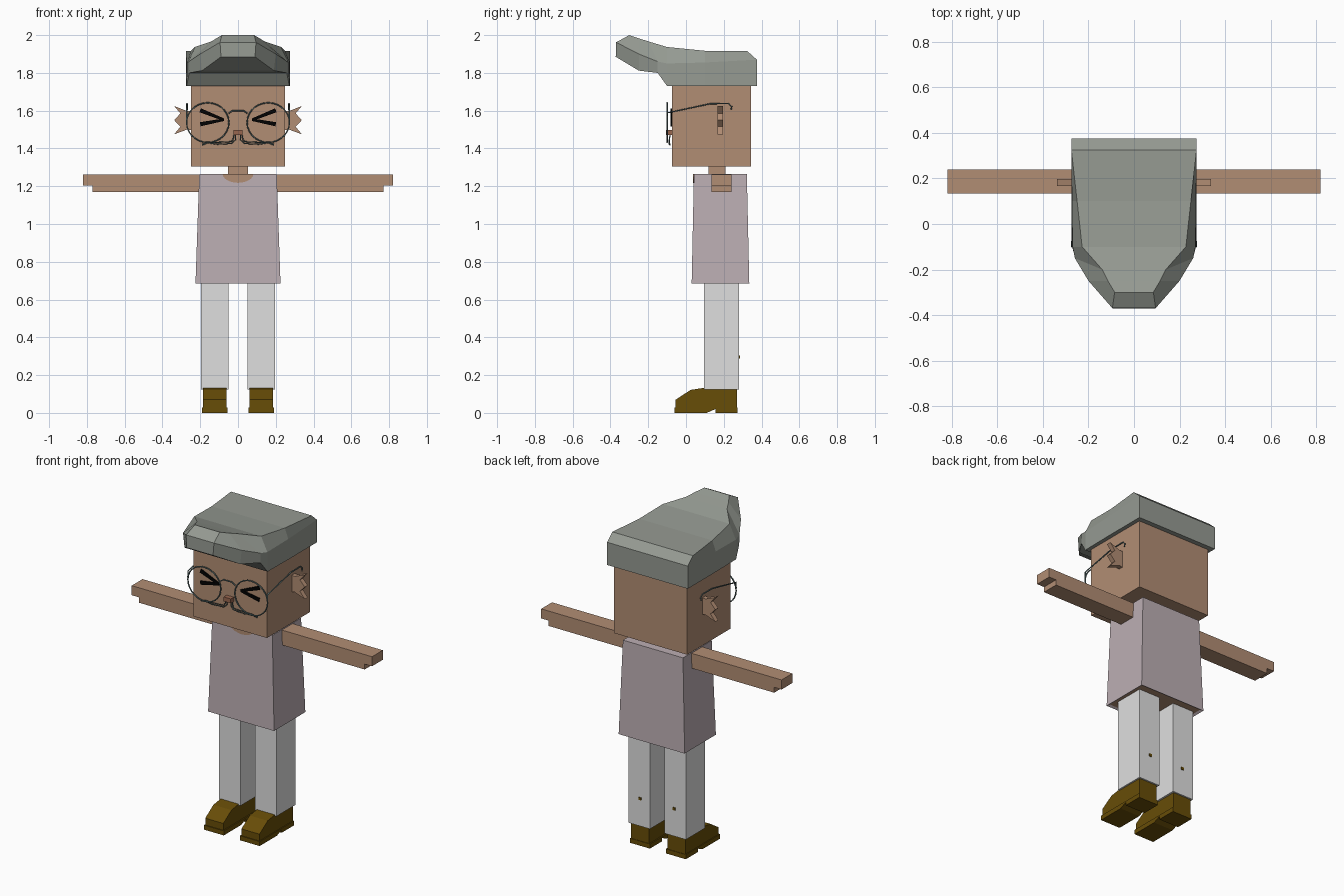
import bpy, bmesh, math
from mathutils import Vector

cube = bpy.data.objects.get("Cube")
if cube:
    bpy.data.objects.remove(cube)


def material(name, r, g, b):
    lin = lambda c: (c / 255) ** 2.2
    col = (lin(r), lin(g), lin(b), 1)
    m = bpy.data.materials.new(name)
    m.use_nodes = True
    m.diffuse_color = col
    m.node_tree.nodes["Principled BSDF"].inputs["Base Color"].default_value = col
    return m


SKIN = material("skin", 176, 140, 115)
SHIRT = material("mauve shirt", 187, 173, 178)
TROUSER = material("pale trousers", 222, 222, 222)
HAIR = material("grey hair", 148, 153, 145)
SHOE = material("brown leather", 103, 78, 16)
BLACK = material("black", 8, 8, 8)
FRAME = material("teal wire", 92, 112, 112)
NOSE = material("nose brown", 150, 102, 80)


def mesh(name, verts, faces, *mats):
    bm = bmesh.new()
    vs = [bm.verts.new(v) for v in verts]
    for f in faces:
        bm.faces.new([vs[i] for i in f])
    bmesh.ops.recalc_face_normals(bm, faces=bm.faces)
    me = bpy.data.meshes.new(name)
    bm.to_mesh(me)
    bm.free()
    for m in mats:
        me.materials.append(m)
    ob = bpy.data.objects.new(name, me)
    bpy.context.collection.objects.link(ob)
    return ob


def prism(name, profile, lo, hi, axis, mat):
    """Extrude a 2D profile along x (profile in y,z) or y (profile in x,z)."""
    n = len(profile)
    place = (lambda p, t: (t, p[0], p[1])) if axis == "x" else (lambda p, t: (p[0], t, p[1]))
    verts = [place(p, t) for t in (lo, hi) for p in profile]
    faces = [tuple(range(n)), tuple(range(n, 2 * n))]
    faces += [(i, (i + 1) % n, n + (i + 1) % n, n + i) for i in range(n)]
    return mesh(name, verts, faces, mat)


def box(name, x, y, z, mat):
    return prism(name, [(y[0], z[0]), (y[1], z[0]), (y[1], z[1]), (y[0], z[1])], x[0], x[1], "x", mat)


def wire(name, points, radius, closed=False):
    cu = bpy.data.curves.new(name, "CURVE")
    cu.dimensions = "3D"
    cu.bevel_depth = radius
    cu.bevel_resolution = 1
    cu.use_fill_caps = True
    sp = cu.splines.new("POLY")
    sp.points.add(len(points) - 1)
    for p, co in zip(sp.points, points):
        p.co = (*co, 1)
    sp.use_cyclic_u = closed
    cu.materials.append(FRAME)
    ob = bpy.data.objects.new(name, cu)
    bpy.context.collection.objects.link(ob)
    return ob


def flip(points, s):
    return [(s * p[0], *p[1:]) for p in points]


# Head, neck and nose
box("head", (-.25, .25), (-.075, .345), (1.305, 1.8), SKIN)
box("neck", (-.052, .052), (.12, .21), (1.2, 1.31), SKIN)
box("nose", (-.024, .024), (-.105, -.07), (1.47, 1.497), NOSE)

# Swept hair: lofted half-sections (bottom, middle, top), mirrored across x
stations = [
    [(.275, .375, 1.73), (.275, .375, 1.87), (.275, .325, 1.915)],
    [(.275, .1, 1.73), (.273, .1, 1.855), (.25, .1, 1.917)],
    [(.272, -.1, 1.73), (.27, -.1, 1.85), (.228, -.1, 1.937)],
    [(.258, -.15, 1.8), (.26, -.15, 1.86), (.14, -.2, 1.967)],
    [(.19, -.25, 1.812), (.2, -.25, 1.9), (.115, -.25, 1.983)],
    [(.09, -.372, 1.885), (.095, -.37, 1.962), (.085, -.3, 2.0)],
]
verts, faces = [], []
for half in stations:
    verts += half + flip(half[::-1], -1)
for k in range(len(stations) - 1):
    for i in range(6):
        j = (i + 1) % 6
        faces.append((6 * k + i, 6 * k + j, 6 * k + 6 + j, 6 * k + 6 + i))
for e in (0, 6 * (len(stations) - 1)):
    faces += [(e, e + 1, e + 4, e + 5), (e + 1, e + 2, e + 3, e + 4)]
mesh("hair", verts, faces, HAIR)

# Shirt, flared to the hem, with a skin-coloured underside
verts = [(sx * w, y, z) for w, ys, z in ((.225, (.03, .335), .685), (.205, (.042, .322), 1.265))
         for sx, y in ((-1, ys[0]), (1, ys[0]), (1, ys[1]), (-1, ys[1]))]
shirt = mesh("shirt", verts, [(0, 1, 2, 3), (4, 5, 6, 7)]
             + [(i, (i + 1) % 4, 4 + (i + 1) % 4, 4 + i) for i in range(4)], SHIRT, SKIN)
bm = bmesh.new()
bm.from_mesh(shirt.data)
bm.faces.ensure_lookup_table()
hem = [f for f in bm.faces if f.normal.z < -.9]
bmesh.ops.inset_region(bm, faces=hem, thickness=.018, depth=-.008)
for f in hem:
    f.material_index = 1
bm.to_mesh(shirt.data)
bm.free()

# Scooped neckline plate
arc = [(.082 * math.cos(a), 1.266 + .048 * math.sin(a))
       for a in (math.pi + math.pi * i / 10 for i in range(11))]
prism("neckline", arc, .037, .044, "y", SKIN)

# Glasses bridge
wire("glasses_bridge", [(-.05, -.1, 1.585), (-.03, -.1, 1.6), (.03, -.1, 1.6), (.05, -.1, 1.585)], .004)

for s, side in ((1, "left"), (-1, "right")):
    # Arm with a stepped hand end
    arm = [(.19, 1.17), (.77, 1.17), (.77, 1.203), (.82, 1.203), (.82, 1.262), (.19, 1.262)]
    prism(side + "_arm", flip(arm, s), .135, .24, "y", SKIN)

    # Trouser leg and the small mark on its back
    x0, x1 = sorted((s * .05, s * .195))
    box(side + "_leg", (x0, x1), (.095, .28), (.125, .7), TROUSER)
    box(side + "_leg_mark", (s * .117 - .008, s * .117 + .008), (.278, .285), (.287, .303), SHOE)

    # Shoe upper, with a slightly wider sole and raised arch
    x0, x1 = sorted((s * .062, s * .185))
    upper = [(-.055, .02), (-.055, .07), (.025, .122), (.1, .133), (.27, .13), (.27, .02)]
    prism(side + "_shoe", upper, x0, x1, "x", SHOE)
    x0, x1 = sorted((s * .055, s * .19))
    sole = [(-.06, 0), (.11, 0), (.155, .02), (.155, 0), (.273, 0), (.273, .028), (-.06, .028)]
    prism(side + "_sole", sole, x0, x1, "x", SHOE)

    # Spiky ear
    ear = [(.24, 1.6), (.27, 1.598), (.338, 1.625), (.305, 1.585), (.338, 1.55), (.305, 1.515),
           (.338, 1.475), (.27, 1.5), (.24, 1.495)]
    prism(side + "_ear", flip(ear, s), .168, .197, "y", SKIN)

    # Squeezed eye made of two tapering strokes
    for part, z in (("upper", 1.602), ("lower", 1.528)):
        d = Vector((.068 - .2, 1.549 - z)).normalized()
        n = Vector((-d.y, d.x)) * .011
        a, b = Vector((.2, z)), Vector((.075, 1.552))
        stroke = [a + n, a - n, b - n * .6, b + n * .6]
        prism(side + "_eye_" + part, flip([tuple(p) for p in stroke], s), -.083, -.074, "y", BLACK)

    # Lens rim, temple and moustache strands
    rim = [(s * .16 + .112 * math.cos(t), -.1, 1.537 + .105 * math.sin(t))
           for t in (math.tau * i / 28 for i in range(28))]
    wire(side + "_lens_rim", rim, .004, True)
    temple = [(.272, -.1, 1.55), (.272, -.1, 1.588), (.27, .13, 1.637), (.27, .225, 1.638),
              (.27, .242, 1.622), (.27, .238, 1.603)]
    wire(side + "_temple", flip(temple, s), .004)
    for k in range(2):
        strand = [(.012 + .01 * k, -.085, 1.47), (.014 + .012 * k, -.088, 1.445 + .005 * k),
                  (.035, -.09, 1.426 + .01 * k), (.11, -.09, 1.422 + .01 * k),
                  (.16, -.088, 1.43 + .002 * k), (.19, -.085, 1.418 + .004 * k)]
        wire(f"{side}_moustache_{k}", flip(strand, s), .003)
